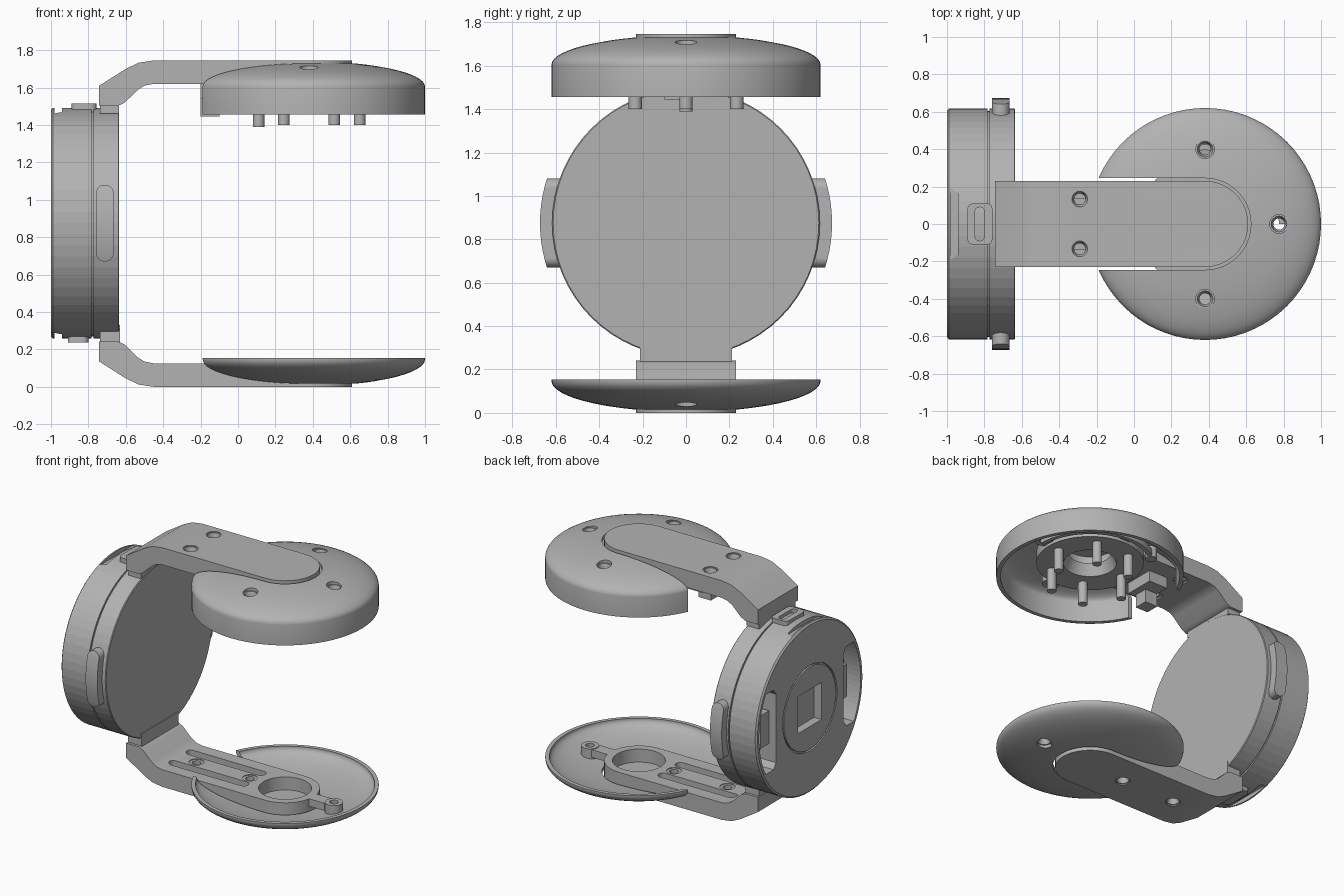
import bpy, bmesh, math
from mathutils import Vector

if "Cube" in bpy.data.objects:
    bpy.data.objects.remove(bpy.data.objects["Cube"], do_unlink=True)

mat = bpy.data.materials.new("matte grey")
mat.use_nodes = True
GREY = (0.45, 0.45, 0.45, 1)
mat.diffuse_color = GREY
mat.node_tree.nodes["Principled BSDF"].inputs["Base Color"].default_value = GREY

AXES = {"x": lambda u, v, w: (w, u, v),
        "y": lambda u, v, w: (u, w, v),
        "z": lambda u, v, w: (u, v, w)}
HEAD_X, HUB_Z, R = 0.38, 0.875, 0.62
H = 1.745   # overall height, used to flip the arm


def finish(name, bm):
    bmesh.ops.remove_doubles(bm, verts=bm.verts, dist=1e-5)
    bmesh.ops.recalc_face_normals(bm, faces=bm.faces)
    me = bpy.data.meshes.new(name)
    bm.to_mesh(me)
    bm.free()
    ob = bpy.data.objects.new(name, me)
    bpy.context.scene.collection.objects.link(ob)
    me.materials.append(mat)
    return ob


def prism(name, pts, axis, a, b):
    """Extrude a 2D outline from a to b along an axis."""
    bm = bmesh.new()
    lo, hi = [[bm.verts.new(AXES[axis](u, v, w)) for u, v in pts] for w in (a, b)]
    bm.faces.new(lo)
    bm.faces.new(hi)
    for i in range(len(pts)):
        j = (i + 1) % len(pts)
        bm.faces.new((lo[i], lo[j], hi[j], hi[i]))
    return finish(name, bm)


def lathe(name, prof, axis="z", centre=(0, 0, 0), n=64):
    """Spin a (radius, height) profile; profiles not starting on the axis are closed loops."""
    bm = bmesh.new()
    c = Vector(centre)
    rings = [[bm.verts.new(c + Vector(AXES[axis](r * math.cos(t), r * math.sin(t), h)))
              for r, h in prof] for t in (2 * math.pi * k / n for k in range(n))]
    m = len(prof)
    for k in range(n):
        p, q = rings[k], rings[(k + 1) % n]
        for i in range(m - 1 if prof[0][0] == 0 else m):
            j = (i + 1) % m
            bm.faces.new((p[i], p[j], q[j], q[i]))
    return finish(name, bm)


def rod(name, x, y, r, a, b, n=24):
    return lathe(name, [(0, a), (r, a), (r, b), (0, b)], "z", (x, y, 0), n)


def box(name, x0, x1, y0, y1, z0, z1):
    return prism(name, [(x0, y0), (x1, y0), (x1, y1), (x0, y1)], "z", z0, z1)


def rounded(x0, x1, y0, y1, r, n=16):
    pts = []
    for cx, cy, s in ((x1 - r, y1 - r, 0), (x0 + r, y1 - r, 1),
                      (x0 + r, y0 + r, 2), (x1 - r, y0 + r, 3)):
        for i in range(n + 1):
            t = math.pi / 2 * (s + i / n)
            p = (cx + r * math.cos(t), cy + r * math.sin(t))
            if not pts or math.dist(p, pts[-1]) > 1e-4:
                pts.append(p)
    return pts[:-1] if math.dist(pts[0], pts[-1]) < 1e-4 else pts


def carve(ob, cutters, op="DIFFERENCE"):
    """Apply booleans and drop the cutters."""
    for c in cutters:
        mod = ob.modifiers.new("cut", "BOOLEAN")
        mod.operation, mod.object, mod.solver = op, c, "EXACT"
    dg = bpy.context.evaluated_depsgraph_get()
    me = bpy.data.meshes.new_from_object(ob.evaluated_get(dg))
    ob.modifiers.clear()
    ob.data = me
    me.materials.clear()
    me.materials.append(mat)
    for c in cutters:
        bpy.data.objects.remove(c, do_unlink=True)
    return ob


# Round hub with seam groove
hub = lathe("hub_body", [(0, -1), (0.605, -1), (0.617, -0.99), (0.617, -0.782), (0.605, -0.782),
                         (0.605, -0.772), (0.617, -0.772), (0.617, -0.64), (0.612, -0.635),
                         (0, -0.635)], "x", (0, 0, HUB_Z))
cuts = [box("square_cut", -1.1, -0.94, -0.135, 0.135, HUB_Z - 0.135, HUB_Z + 0.135),
        lathe("ring_cut", [(0.3, -1.1), (0.312, -1.1), (0.312, -0.985), (0.3, -0.985)],
              "x", (0, 0, HUB_Z))]
for s in (1, -1):
    # Side pockets on the back, and shallow slots in the rim
    arc = [(s * 0.585 * math.cos(t), HUB_Z + 0.585 * math.sin(t))
           for t in (0.52 * (i / 8 - 1) for i in range(17))]
    chord = [(s * y, HUB_Z + z) for y, z in ((0.42, 0.29), (0.39, 0.25), (0.39, -0.25), (0.42, -0.29))]
    cuts.append(prism("pocket_cut", arc + chord, "x", -1.1, -0.87))
    z0, z1 = sorted((HUB_Z + s * 0.585, HUB_Z + s * 0.7))
    cuts.append(prism("slot_cut", [(-0.98, -0.19), (-0.94, -0.165), (-0.94, 0.165), (-0.98, 0.19)],
                      "z", z0, z1))
carve(hub, cuts)

for s, side in ((1, "left"), (-1, "right")):
    y0, y1 = sorted((s * 0.4, s * 0.5))
    box("pocket_block_" + side, -0.95, -0.86, y0, y1, HUB_Z - 0.12, HUB_Z + 0.12)
    # Curved side buttons
    button = lathe("side_button_" + side, [(0, -0.78), (0.673, -0.78), (0.673, -0.65), (0, -0.65)],
                   "x", (0, 0, HUB_Z), 96)
    y0, y1 = sorted((s * 0.56, s * 0.8))
    carve(button, [prism("button_shape", rounded(-0.759, -0.665, 0.67, 1.08, 0.045), "y", y0, y1)],
          "INTERSECT")

# Port on top and key underneath
port = prism("port_frame", rounded(-0.89, -0.757, -0.11, 0.11, 0.03, 6), "z", 1.44, 1.515)
carve(port, [prism("port_cut", rounded(-0.85, -0.8, -0.09, 0.09, 0.024, 6), "z", 1.47, 1.6)])
prism("bottom_key", rounded(-0.91, -0.8, -0.11, 0.11, 0.03, 6), "z", 0.237, 0.3)

# Hinge blocks between hub and arms
box("upper_hinge", -0.738, -0.637, -0.21, 0.21, 1.46, 1.53)
box("lower_hinge", -0.738, -0.63, -0.212, 0.212, 0.2, 0.33)

# Cranked arms with a round end
SIDE = [(-0.742, 1.61), (-0.6, 1.7), (-0.53, 1.733), (-0.45, 1.745), (0.7, 1.745), (0.7, 1.62),
        (-0.45, 1.62), (-0.5, 1.61), (-0.535, 1.588), (-0.605, 1.52), (-0.64, 1.503), (-0.742, 1.503)]


def arm(name, outline, cutters):
    ob = prism(name, outline, "y", -0.4, 0.4)
    carve(ob, [prism("arm_plan", rounded(-1.3, HEAD_X + 0.23, -0.23, 0.23, 0.23), "z", -0.5, 2.2)],
          "INTERSECT")
    return carve(ob, cutters)


def groove():
    return prism("arm_gap", rounded(-1.3, HEAD_X + 0.245, -0.245, 0.245, 0.245), "z", -0.5, 2.2)


def screw_cup(name, x, y, inner, outer):
    """Recessed screw seat, from its inner end to its outer mouth."""
    seat = outer + (inner - outer) * 0.3
    lathe(name, [(0.03, inner), (0.06, inner), (0.06, outer), (0.042, outer),
                 (0.03, seat)], "z", (x, y, 0), 24)


TOP_SCREWS = [(HEAD_X, 0.4), (HEAD_X, -0.4), (HEAD_X + 0.395, 0)]
ARM_SCREWS = [(-0.29, 0.133), (-0.29, -0.133)]
LOW_SCREWS = [(0.097, 0), (-0.335, 0)]

arm("upper_arm", SIDE,
    [rod("hole_cut", x, y, 0.05, 1.5, 1.9) for x, y in ARM_SCREWS]
    + [rod("bore_cut", HEAD_X, 0, 0.16, 1.5, 1.7, 48)])
slots = [prism("slot_cut", rounded(-0.48, 0.15, y - 0.035, y + 0.035, 0.034), "z", 0.06, 0.4)
         for y in (0.1, -0.1)]
arm("lower_arm", [(x, H - z) for x, z in SIDE],
    slots + [rod("hole_cut", x, y, 0.05, -0.1, 0.3) for x, y in LOW_SCREWS]
    + [rod("bore_cut", HEAD_X, 0, 0.175, 0.03, 0.4, 48)])


def shell(name, rim, edge, rise, wall=0.028, n=16):
    """Hollow cap: domed from edge by rise, open at rim."""
    up = 1 if rise > 0 else -1
    steps = [math.pi / 2 * i / n for i in range(n + 1)]
    outer = [(R * math.sin(t), edge + rise * math.cos(t)) for t in steps]
    inner = [((R - wall) * math.sin(t), edge + (rise - up * wall) * math.cos(t))
             for t in reversed(steps)]
    outer[0] = (0, edge + rise)
    inner[-1] = (0, edge + rise - up * wall)
    return lathe(name, outer + [(R, rim), (R - wall, rim)] + inner, "z", (HEAD_X, 0, 0), 72)


# Upper cap and lower dish, notched for the arms
cap = shell("upper_cap", 1.455, 1.605, 0.135)
carve(cap, [groove()] + [rod("hole_cut", x, y, 0.05, 1.5, 1.9) for x, y in TOP_SCREWS])
dish = shell("lower_dish", 0.155, 0.147, -0.142)
carve(dish, [groove(), rod("hole_cut", HEAD_X + 0.395, 0, 0.05, -0.1, 0.3)])

# Screw seats
for i, (x, y) in enumerate(TOP_SCREWS):
    screw_cup(f"cap_screw_seat_{i}", x, y, 1.58, 1.694)
for i, (x, y) in enumerate(ARM_SCREWS):
    screw_cup(f"arm_screw_seat_{i}", x, y, 1.63, 1.738)
for i, (x, y) in enumerate(LOW_SCREWS):
    screw_cup(f"lower_screw_seat_{i}", x, y, 0.12, 0.008)
screw_cup("dish_screw_seat", HEAD_X + 0.395, 0, 0.13, 0.052)
carve(box("dish_tab", 0.6, 0.73, -0.045, 0.045, 0.07, 0.125), [])

# Mounting plate with six pins inside the cap
lathe("mounting_plate", [(0.175, 1.56), (0.355, 1.56), (0.355, 1.64), (0.14, 1.64)],
      "z", (HEAD_X, 0, 0))
for i in range(6):
    t = math.pi / 3 * i
    rod(f"pin_{i}", HEAD_X + 0.27 * math.cos(t), 0.27 * math.sin(t), 0.031,
        1.388 if i == 3 else 1.4, 1.6)

# Curved strip and its end bosses beside the plate
sweep = [math.radians(130) * i / 20 for i in range(21)]
strip = [(HEAD_X + r * math.cos(t), r * math.sin(t))
         for r, ts in ((0.425, sweep), (0.395, sweep[::-1])) for t in ts]
prism("curved_strip", strip, "z", 1.555, 1.6)
rod("strip_boss", HEAD_X + 0.41 * math.cos(sweep[-1]), 0.41 * math.sin(sweep[-1]), 0.04, 1.55, 1.63)

# Connector under the arm
box("connector", -0.2, -0.1, -0.1, 0.0, 1.445, 1.63)
box("connector_base", -0.2, -0.05, -0.12, 0.1, 1.54, 1.63)

# Smooth round parts, keep hard edges
for ob in bpy.context.view_layer.objects:
    ob.select_set(ob.type == "MESH" and mat.name in ob.data.materials
                  and ob.name != "hub_body")
bpy.context.view_layer.objects.active = cap
bpy.ops.object.shade_smooth_by_angle(angle=math.radians(30))
